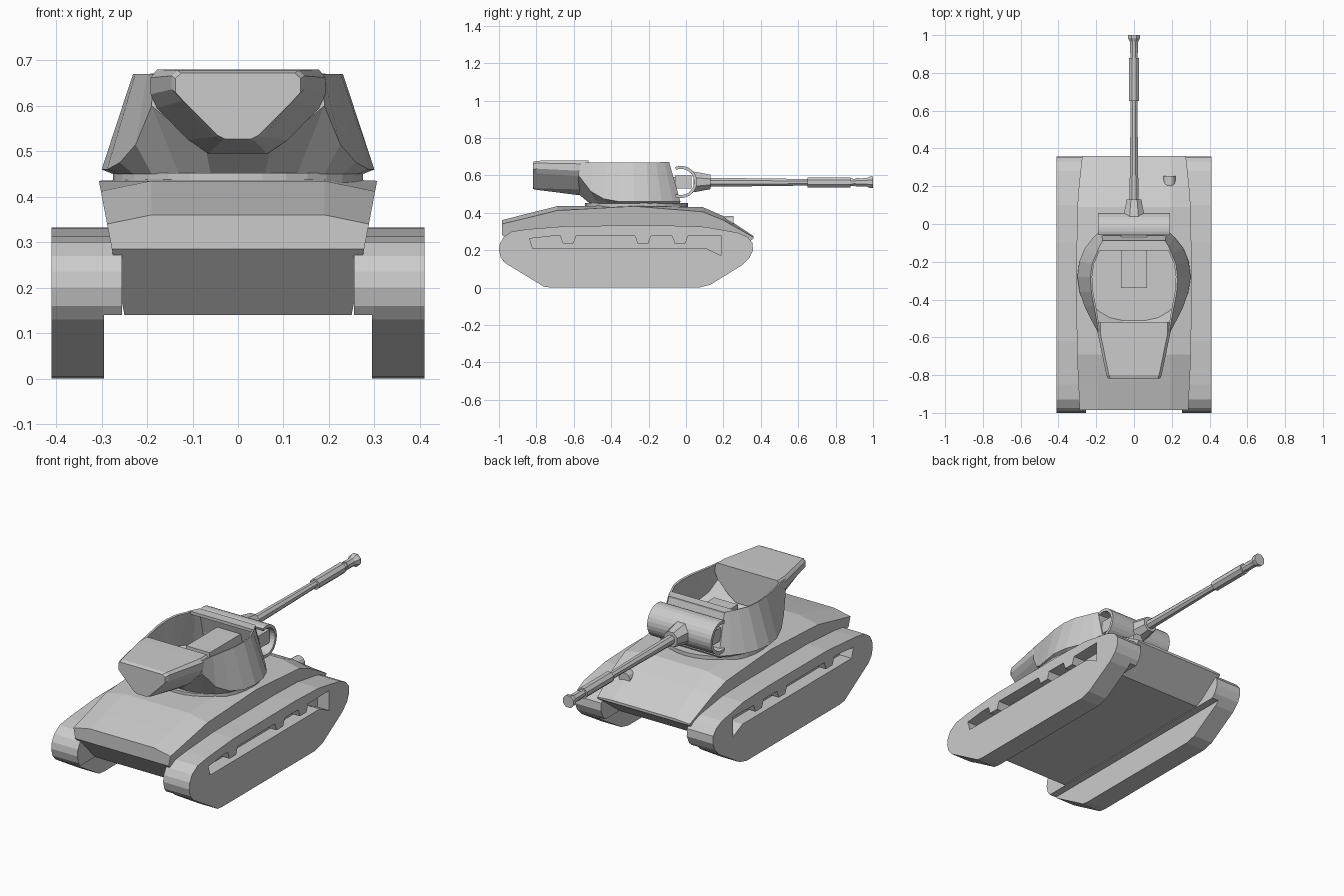
import bpy, bmesh
from math import sin, cos, pi

if "Cube" in bpy.data.objects:
    bpy.data.objects.remove(bpy.data.objects["Cube"])


def loft(name, rings, cap_start=True, cap_end=True):
    """Skin a list of equal-length closed rings of 3D points."""
    bm = bmesh.new()
    vs = [[bm.verts.new(p) for p in r] for r in rings]
    n = len(rings[0])
    for a, b in zip(vs, vs[1:]):
        for i in range(n):
            j = (i + 1) % n
            bm.faces.new((a[i], a[j], b[j], b[i]))
    if cap_start:
        bm.faces.new(vs[0])
    if cap_end:
        bm.faces.new(vs[-1])
    bmesh.ops.recalc_face_normals(bm, faces=bm.faces)
    me = bpy.data.meshes.new(name)
    bm.to_mesh(me)
    bm.free()
    ob = bpy.data.objects.new(name, me)
    bpy.context.collection.objects.link(ob)
    return ob


def both(half):
    """Mirror a half outline in x into a closed ring."""
    return half + [(-p[0],) + tuple(p[1:]) for p in reversed(half)]


def prism_x(name, profile, x0, x1):
    return loft(name, [[(x, y, z) for y, z in profile] for x in (x0, x1)])


def lathe_y(name, steps, x, z, sides):
    """Turned part along y; steps are (y, radius)."""
    ang = [2 * pi * (i + .5) / sides for i in range(sides)]
    return loft(name, [[(x + r * cos(a), y, z + r * sin(a)) for a in ang] for y, r in steps])


def box(name, x, y0, y1, z0, z1):
    return loft(name, [both([(x, y, z0), (x, y, z1)]) for y in (y0, y1)])


def mirror_x(ob):
    ob.modifiers.new("mirror", 'MIRROR')


# Hull: (y, bottom z, side edge z, deck z)
stations = [(-.985, .285, .34, .36), (-.85, .14, .372, .395), (-.69, .14, .412, .435),
            (-.28, .14, .435, .44), (.09, .14, .405, .43), (.2, .14, .36, .382),
            (.36, .262, .27, .276)]
side = lambda z: .25 + (z - .14) * .19
loft("hull", [both([(side(b), y, b), (side(e), y, e), (.19, y, t)])
              for y, b, e, t in stations])

# Tracks with recessed side slots
track = [(-.76, .005), (-.72, 0), (.07, 0), (.13, .015), (.3, .12), (.34, .16), (.358, .2),
         (.355, .24), (.33, .27), (.28, .293), (.1, .325), (-.1, .332), (-.62, .33),
         (-.85, .312), (-.93, .3), (-.975, .27), (-.995, .235), (-1, .2), (-.99, .16),
         (-.965, .13)]
slot = [(-.82, .21), (.107, .21), (.188, .171), (.188, .278)]
for c in (-.032, -.23, -.63):
    slot += [(c + .042, .275), (c + .028, .235), (c - .028, .235), (c - .042, .275)]
slot += [(-.72, .275), (-.836, .262)]
outer = prism_x("track", track, .295, .41)
cutter = prism_x("slot_cutter", slot, .34, .45)
cutter.hide_render = True
cut = outer.modifiers.new("slot", 'BOOLEAN')
cut.object = cutter
cut.solver = 'EXACT'
bpy.context.view_layer.objects.active = outer
bpy.ops.object.modifier_apply(modifier="slot")
bpy.data.objects.remove(cutter)
mirror_x(outer)

# Sponsons joining the upper track run to the hull
upper = [(.32, .14)] + [p for p in track if p[1] > .135] + [(-.975, .14)]
mirror_x(prism_x("sponson", upper, .255, .3))

# Turret ring
ang = [2 * pi * i / 32 for i in range(32)]
loft("turret_ring", [[(.275 * cos(a), -.265 + .275 * sin(a), z) for a in ang]
                     for z in (.42, .452)])

# Open-topped turret: base, lower flare and rim outlines
base = [(.17, -.035), (.205, -.07), (.24, -.13), (.265, -.2), (.275, -.28), (.262, -.35),
        (.23, -.42), (.19, -.465), (.13, -.5), (.06, -.515)]
flare = [(.175, -.03, .46), (.215, -.07, .46), (.262, -.13, .46), (.29, -.2, .46),
         (.3, -.28, .46), (.288, -.36, .46), (.26, -.44, .475), (.225, -.51, .515),
         (.19, -.575, .6), (.07, -.575, .5)]
rim = [(.165, -.09), (.182, -.115), (.2, -.16), (.222, -.21), (.231, -.28), (.226, -.36),
       (.213, -.43), (.2, -.5), (.188, -.575), (.07, -.575)]
turret = loft("turret", [both([p + (.45,) for p in base]), both(flare),
                         both([p + (.67,) for p in rim])], True, False)
wall = turret.modifiers.new("wall", 'SOLIDIFY')
wall.thickness = .01
wall.offset = -1

# Front roof strip
loft("turret_roof_strip", [both([(.166, -.088, z), (.192, -.14, z)]) for z in (.655, .671)])

# Bustle counterweight at the back of the turret
front = [(.065, .495), (.11, .525), (.178, .595), (.192, .625), (.192, .662), (.178, .68)]
back = [(.028, .527), (.045, .535), (.115, .605), (.138, .63), (.138, .66), (.125, .672)]
loft("bustle", [both([(x, y, z) for x, z in sec])
                for y, sec in ((-.52, front), (-.58, front),
                               (-.8, [(x + .008, z - .004 if z < .6 else z + .006)
                                      for x, z in back]), (-.818, back))])

# Gun breech inside the turret
box("gun_breech", .07, -.34, -.05, .52, .592)

# Rounded mantlet shell across the turret front
arc = [pi * (-.62 + 1.24 * i / 16) for i in range(17)]
curve = [(-.027 + .086 * cos(a), .565 + .086 * sin(a)) for a in arc]
inner = [(-.027 + .07 * cos(a), .565 + .07 * sin(a)) for a in reversed(arc)]
prism_x("mantlet", curve + inner, -.19, .19)
box("mantlet_core", .165, -.06, .03, .53, .6)

# Gun: collar, barrel, sleeve and muzzle
lathe_y("gun_collar", [(.04, .06), (.062, .056), (.13, .042)], 0, .565, 8)
lathe_y("gun_barrel", [(.12, .026), (.65, .019), (.65, .029), (.88, .029), (.88, .021),
                       (.905, .02), (.905, .024), (.94, .023), (.965, .024), (.985, .034),
                       (1, .034)], 0, .563, 8)

# Headlight on the front plate
lathe_y("headlight", [(.172, .016), (.185, .027), (.21, .033), (.255, .033)], .187, .35, 12)
